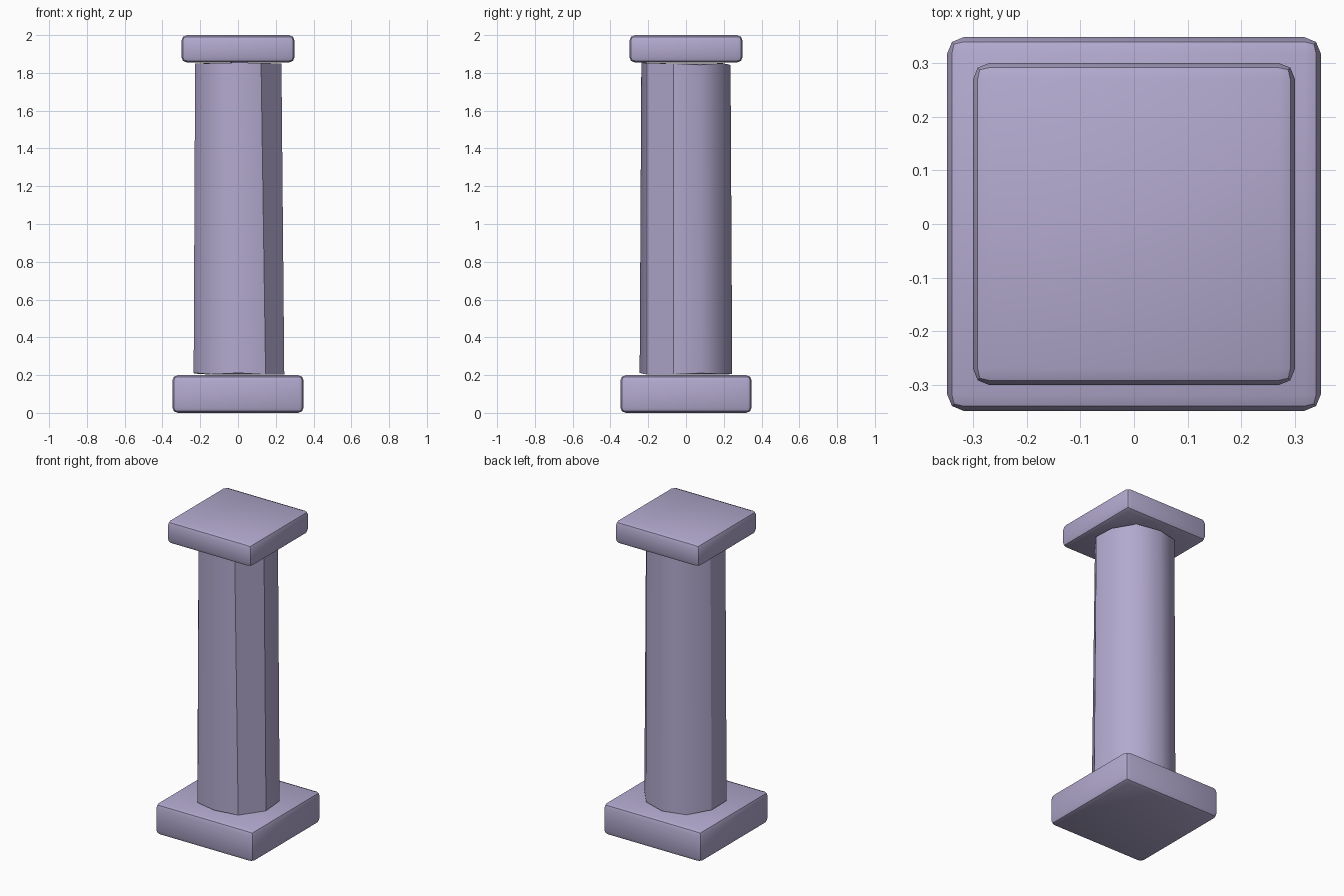
import bpy, bmesh, math, random
from mathutils import Vector

if "Cube" in bpy.data.objects:
    bpy.data.objects.remove(bpy.data.objects["Cube"])

random.seed(4)
SIDES = 10


def make_material():
    m = bpy.data.materials.new("lilac_stone")
    m.diffuse_color = (0.45, 0.40, 0.62, 1)
    m.use_nodes = True
    m.node_tree.nodes["Principled BSDF"].inputs["Base Color"].default_value = m.diffuse_color
    return m


stone = make_material()


def activate(obj):
    bpy.ops.object.select_all(action='DESELECT')
    obj.select_set(True)
    bpy.context.view_layer.objects.active = obj


def slab(name, half, z0, z1):
    """Square block with softly rounded edges."""
    bpy.ops.mesh.primitive_cube_add(size=1, location=(0, 0, (z0 + z1) / 2))
    obj = bpy.context.object
    obj.name = name
    obj.scale = (2 * half, 2 * half, z1 - z0)
    bpy.ops.object.transform_apply(location=False, rotation=False, scale=True)
    bev = obj.modifiers.new("soft_edges", 'BEVEL')
    bev.width = 0.03
    bev.segments = 2
    bpy.ops.object.modifier_apply(modifier=bev.name)
    bpy.ops.object.shade_smooth_by_angle(angle=math.radians(30))
    obj.data.materials.append(stone)


# Plinth and capital
slab("plinth", 0.348, 0.0, 0.2)
slab("capital", 0.30, 1.855, 2.0)

# Ten-sided tapered shaft, slightly uneven like hand-cut stone
bm = bmesh.new()
rings = []
for r, z, inward in ((0.248, 0.2, 1), (0.239, 1.855, -1)):
    ring = []
    for i in range(SIDES):
        a = math.pi / 2 - i * 2 * math.pi / SIDES
        p = Vector((r * math.cos(a), r * math.sin(a), z))
        p.x += random.uniform(-0.004, 0.004)
        p.y += random.uniform(-0.004, 0.004)
        p.z += inward * random.uniform(0.0, 0.014)
        ring.append(bm.verts.new(p))
    rings.append(ring)
low, high = rings
# the most visible uneven corners at the front right
low[4].co.xy, high[4].co.xy = (0.146, -0.207), (0.122, -0.207)
low[3].co.xy, high[3].co.xy = (0.245, -0.067), (0.230, -0.066)

for i in range(SIDES):
    j = (i + 1) % SIDES
    bm.faces.new((low[i], low[j], high[j], high[i]))
bm.faces.new(low)
bm.faces.new(high)
bmesh.ops.recalc_face_normals(bm, faces=bm.faces)
for f in bm.faces:
    f.smooth = True
for e in bm.edges:
    # rims and the crisp corners stay sharp, the others are smooth
    rim = abs(e.verts[0].co.z - e.verts[1].co.z) < 0.5
    crisp = any(v in (low[3], low[4], low[8]) for v in e.verts)
    e.smooth = not (rim or crisp)
mesh = bpy.data.meshes.new("shaft")
bm.to_mesh(mesh)
bm.free()
shaft = bpy.data.objects.new("shaft", mesh)
bpy.context.collection.objects.link(shaft)
mesh.materials.append(stone)
